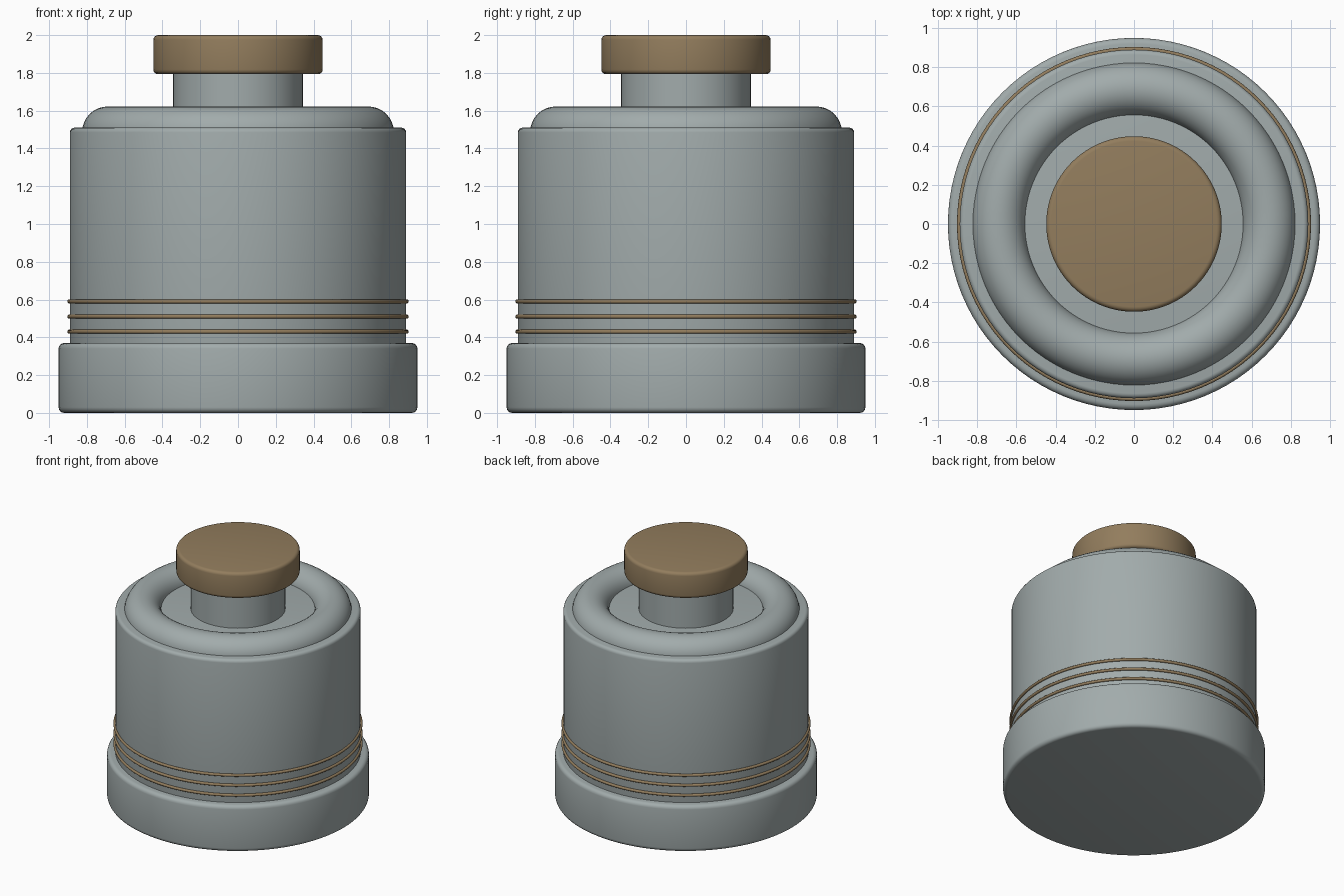
import bpy, math

if "Cube" in bpy.data.objects:
    bpy.data.objects.remove(bpy.data.objects["Cube"])

def material(name, rgb):
    m = bpy.data.materials.new(name)
    m.diffuse_color = (*rgb, 1)
    m.use_nodes = True
    m.node_tree.nodes["Principled BSDF"].inputs["Base Color"].default_value = m.diffuse_color
    return m

STEEL = material("blue_grey_metal", (0.36, 0.41, 0.41))
BRONZE = material("bronze", (0.29, 0.205, 0.11))

def finish(name, mat):
    ob = bpy.context.object
    ob.name = name
    ob.data.materials.append(mat)
    bpy.ops.object.shade_smooth_by_angle(angle=math.radians(35))
    return ob

def drum(name, radius, z0, z1, mat, bevel=0.0):
    bpy.ops.mesh.primitive_cylinder_add(vertices=96, radius=radius, depth=z1 - z0,
                                        location=(0, 0, (z0 + z1) / 2))
    if bevel:
        mod = bpy.context.object.modifiers.new("rounded_rim", 'BEVEL')
        mod.width = bevel
        mod.segments = 4
        mod.limit_method = 'ANGLE'
        bpy.ops.object.modifier_apply(modifier=mod.name)
    return finish(name, mat)

def ring(name, major, minor, z, mat, sides):
    bpy.ops.mesh.primitive_torus_add(major_radius=major, minor_radius=minor,
                                     major_segments=96, minor_segments=sides,
                                     location=(0, 0, z))
    return finish(name, mat)

# Foot, main body and rounded shoulder
drum("base", 0.95, 0.0, 0.37, STEEL, 0.03)
drum("body", 0.89, 0.30, 1.51, STEEL, 0.025)
ring("shoulder", 0.69, 0.135, 1.487, STEEL, 32)

# Neck and stopper
drum("neck", 0.343, 1.45, 1.82, STEEL)
drum("cap", 0.448, 1.793, 2.0, BRONZE, 0.025)

# Thin decorative bands
for i, z in enumerate((0.43, 0.51, 0.59)):
    ring(f"band_{i + 1}", 0.893, 0.011, z, BRONZE, 12)
